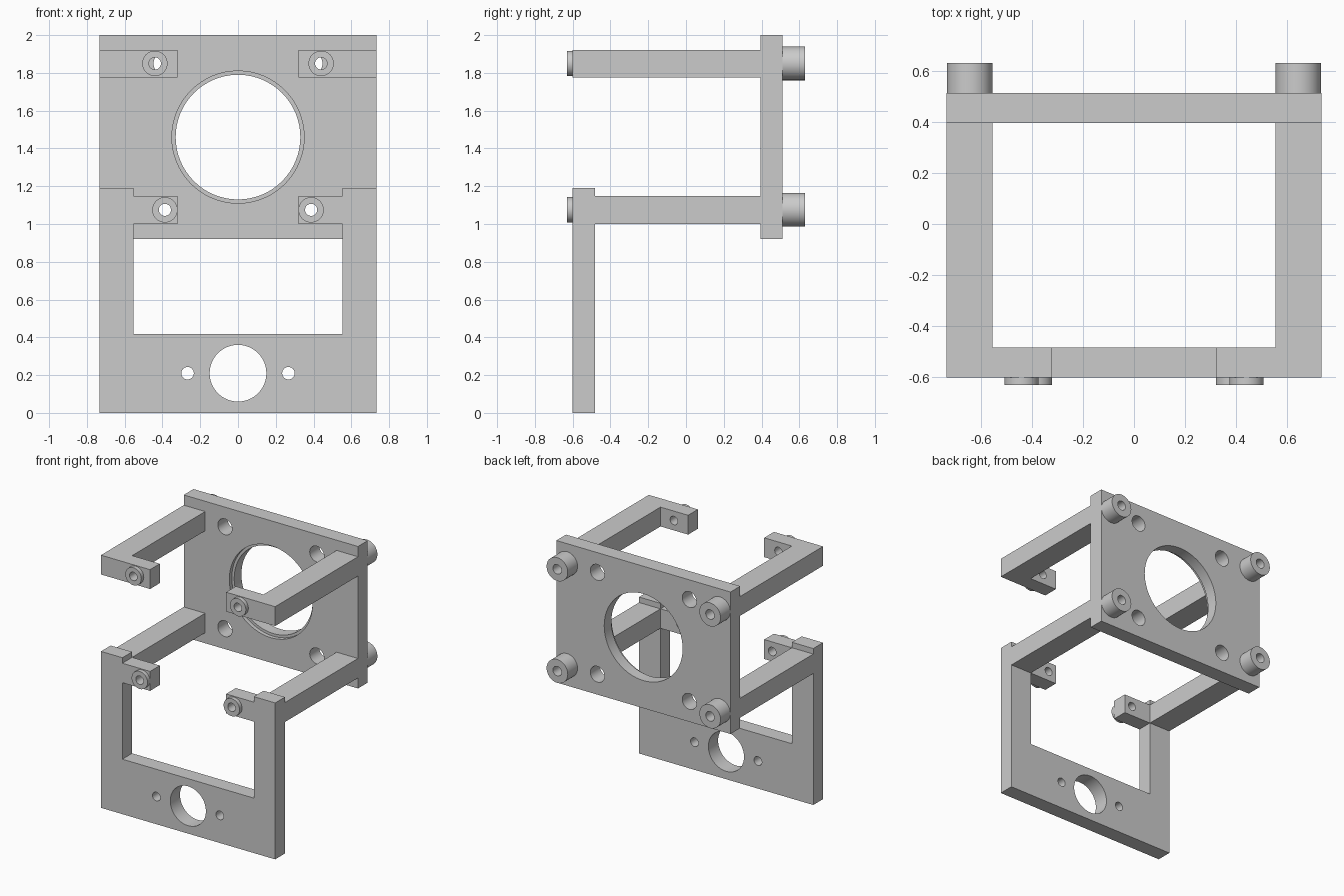
import bpy, bmesh, math
from mathutils import Vector

if "Cube" in bpy.data.objects:
    bpy.data.objects.remove(bpy.data.objects["Cube"])


def finish(name, bm):
    bmesh.ops.recalc_face_normals(bm, faces=bm.faces[:])
    mesh = bpy.data.meshes.new(name)
    bm.to_mesh(mesh)
    bm.free()
    ob = bpy.data.objects.new(name, mesh)
    bpy.context.collection.objects.link(ob)
    return ob


def prism(name, pts, axis, a, b):
    """Extrude a profile: 'y' takes (x, z) points, 'z' takes (x, y) points."""
    place = (lambda u, v, w: (u, w, v)) if axis == 'y' else (lambda u, v, w: (u, v, w))
    bm = bmesh.new()
    face = bm.faces.new([bm.verts.new(place(u, v, a)) for u, v in pts])
    ext = bmesh.ops.extrude_face_region(bm, geom=[face])
    shift = Vector(place(0, 0, b - a))
    bmesh.ops.translate(bm, vec=shift,
                        verts=[g for g in ext['geom'] if isinstance(g, bmesh.types.BMVert)])
    return finish(name, bm)


def rect(x0, x1, v0, v1):
    return [(x0, v0), (x1, v0), (x1, v1), (x0, v1)]


def circle(x, z, r, n=64):
    return [(x + r * math.cos(2 * math.pi * i / n), z + r * math.sin(2 * math.pi * i / n))
            for i in range(n)]


def select(ob):
    bpy.ops.object.select_all(action='DESELECT')
    bpy.context.view_layer.objects.active = ob
    ob.select_set(True)


def drill(ob, x, z, r, y0, y1):
    cutter = prism("cutter", circle(x, z, r), 'y', y0, y1)
    cutter.hide_render = True
    select(ob)
    mod = ob.modifiers.new("hole", 'BOOLEAN')
    mod.operation, mod.solver, mod.object = 'DIFFERENCE', 'EXACT', cutter
    bpy.ops.object.modifier_apply(modifier=mod.name)
    bpy.data.objects.remove(cutter)


def smooth(ob):
    select(ob)
    bpy.ops.object.shade_smooth_by_angle(angle=math.radians(30))


def collar(name, x, z, r, hole, y0, y1):
    ob = prism(name, circle(x, z, r), 'y', y0, y1)
    drill(ob, x, z, hole, y0 - 0.05, y1 + 0.05)
    smooth(ob)


W, INNER, TAB = 0.733, 0.553, 0.32        # half widths: outer, arm inner side, tab end
F0, F1, B0, B1, END = -0.60, -0.483, 0.395, 0.512, 0.63
LOW, HIGH = 1.075, 1.85                   # heights of the two screw rows
ROWS = (("lower", LOW, 0.387), ("upper", HIGH, 0.44))

# Back plate with stepped lens opening and four clearance holes
plate = prism("back_plate", rect(-W, W, 0.92, 2.0), 'y', B0, B1)
drill(plate, 0, 1.46, 0.33, B0 - 0.1, B1 + 0.1)
drill(plate, 0, 1.46, 0.35, B0 - 0.1, B0 + 0.03)
for x in (-0.387, 0.387):
    for z in (LOW, HIGH):
        drill(plate, x, z, 0.06, B0 - 0.1, B1 + 0.1)
smooth(plate)

# Front frame: open-topped U with inward screw tabs
half = [(W, 0), (W, 1.19), (INNER, 1.19), (INNER, 1.148), (TAB, 1.148),
        (TAB, 1.0), (INNER, 1.0), (INNER, 0.418)]
frame = prism("front_frame", half + [(-x, z) for x, z in reversed(half)], 'y', F0, F1)
drill(frame, 0, 0.21, 0.15, F0 - 0.1, F1 + 0.1)
for s in (-1, 1):
    drill(frame, s * 0.267, 0.21, 0.033, F0 - 0.1, F1 + 0.1)
    drill(frame, s * 0.387, LOW, 0.032, F0 - 0.1, F1 + 0.1)
smooth(frame)

for s, side in ((-1, "left"), (1, "right")):
    # Lower arm, and upper L-shaped arm with its screw tab
    prism(f"lower_arm_{side}", rect(s * INNER, s * W, F1, B0), 'z', 1.0, 1.148)
    ell = [(W, B0), (W, F0), (TAB, F0), (TAB, F1), (INNER, F1), (INNER, B0)]
    arm = prism(f"upper_arm_{side}", [(s * x, y) for x, y in ell], 'z', 1.775, 1.922)
    drill(arm, s * 0.44, HIGH, 0.032, F0 - 0.1, F1 + 0.1)
    smooth(arm)
    # Front screw collars and rear standoffs
    for row, z, x in ROWS:
        collar(f"{row}_collar_{side}", s * x, z, 0.067, 0.032, -END, F0)
        collar(f"{row}_standoff_{side}", s * 0.643, z, 0.089, 0.036, B1, END)
